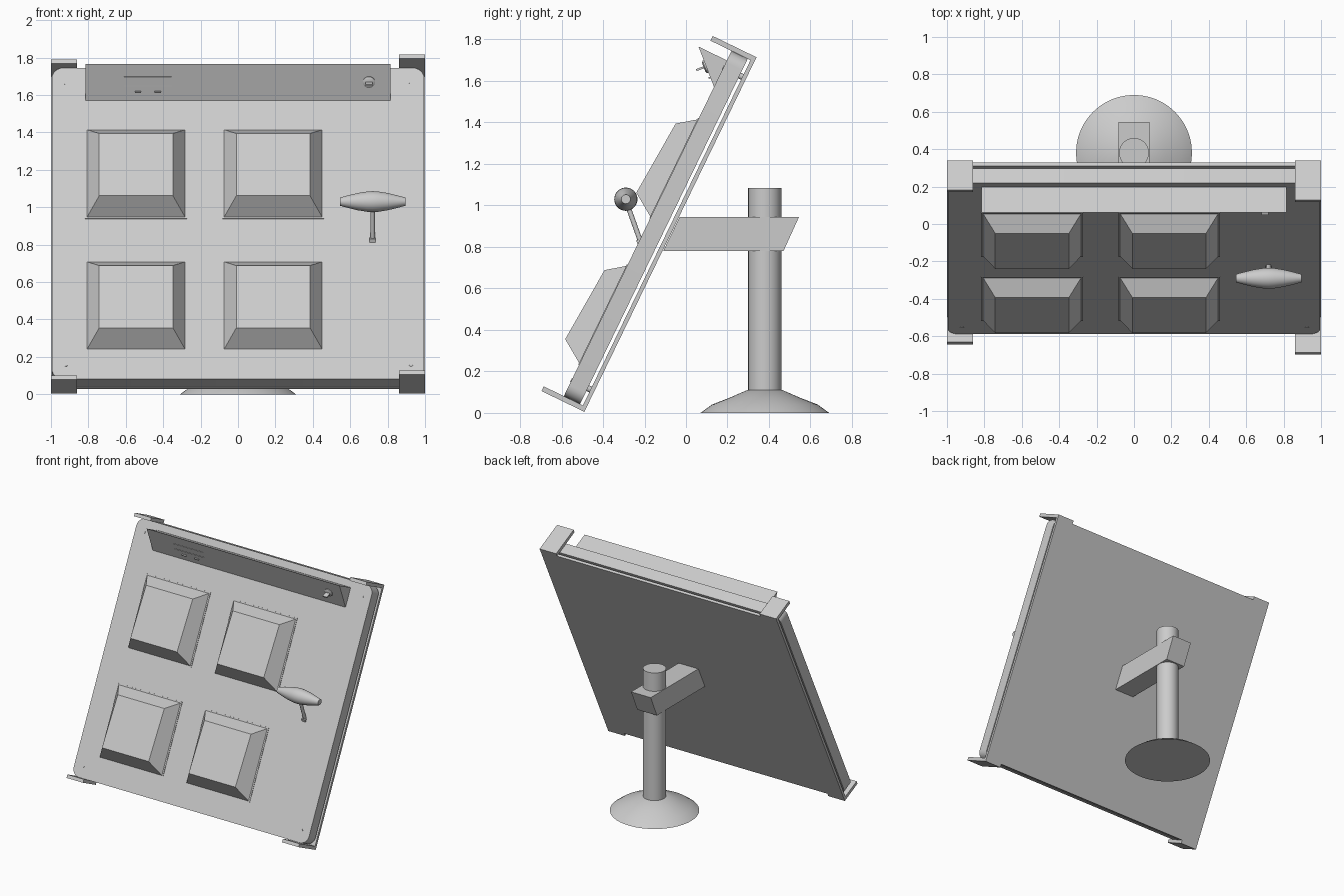
import bpy, bmesh, math
from mathutils import Matrix, Vector

if "Cube" in bpy.data.objects:
    bpy.data.objects.remove(bpy.data.objects["Cube"])

grey = bpy.data.materials.new("light_grey")
grey.diffuse_color = (0.6, 0.6, 0.6, 1)
grey.use_nodes = True
grey.node_tree.nodes["Principled BSDF"].inputs["Base Color"].default_value = grey.diffuse_color

I = Matrix.Identity(4)
# tilted panel frame: x across, y up the slope, z out of the front
TILT = Matrix.Translation((0, -0.49, 0.005)) @ Matrix.Rotation(math.radians(64.1), 4, 'X')
# frame lying on the sloping face of the top control strip
STRIP = TILT @ Matrix.Translation((0, 1.68, 0.122)) @ Matrix.Rotation(math.radians(46.5), 4, 'X')


def finish(name, bm, frame=I, smooth=False):
    bmesh.ops.recalc_face_normals(bm, faces=bm.faces)
    me = bpy.data.meshes.new(name)
    bm.to_mesh(me)
    bm.free()
    me.materials.append(grey)
    ob = bpy.data.objects.new(name, me)
    bpy.context.collection.objects.link(ob)
    ob.matrix_world = frame
    if smooth:
        bpy.ops.object.select_all(action='DESELECT')
        ob.select_set(True)
        bpy.context.view_layer.objects.active = ob
        bpy.ops.object.shade_smooth_by_angle(angle=math.radians(35))
    return ob


def loft(name, a, b, frame=I, smooth=False):
    """Solid between two matching outlines."""
    bm = bmesh.new()
    va = [bm.verts.new(p) for p in a]
    vb = [bm.verts.new(p) for p in b]
    bm.faces.new(va[::-1])
    bm.faces.new(vb)
    n = len(a)
    for i in range(n):
        j = (i + 1) % n
        bm.faces.new((va[i], va[j], vb[j], vb[i]))
    return finish(name, bm, frame, smooth)


def rect(x0, x1, y0, y1, z0, z1=None):
    z1 = z0 if z1 is None else z1
    return [(x0, y0, z0), (x1, y0, z0), (x1, y1, z1), (x0, y1, z1)]


def box(name, x, y, z, frame=I):
    return loft(name, rect(*x, *y, z[0]), rect(*x, *y, z[1]), frame)


def prism_x(name, pts, x0, x1, frame=I):
    return loft(name, [(x0, *p) for p in pts], [(x1, *p) for p in pts], frame)


def lathe(name, profile, frame=I, seg=32):
    """Turn (radius, height) points about z, closed at both ends."""
    bm = bmesh.new()
    rings = [[bm.verts.new((r * math.cos(2 * math.pi * k / seg),
                            r * math.sin(2 * math.pi * k / seg), h)) for k in range(seg)]
             for r, h in profile]
    for a, b in zip(rings, rings[1:]):
        for k in range(seg):
            m = (k + 1) % seg
            bm.faces.new((a[k], a[m], b[m], b[k]))
    bm.faces.new(rings[0][::-1])
    bm.faces.new(rings[-1])
    return finish(name, bm, frame, True)


# back plate and the four corner brackets (right pair is longer)
box("back_plate", (-1, 1), (0.025, 1.875), (0, 0.02), TILT)
for x0, x1, reach, side in ((-1, -0.86, 0.17, "left"), (0.86, 1, 0.23, "right")):
    box("bracket_bottom_" + side, (x0, x1), (0, 0.025), (0, reach), TILT)
    box("bracket_top_" + side, (x0, x1), (1.875, 1.9), (0, reach + 0.005), TILT)

# main panel with rounded corners
outline = []
R = 0.06
for cx, cy, a0 in ((0.935, 1.815, 0), (-0.935, 1.815, 90), (-0.935, 0.085, 180), (0.935, 0.085, 270)):
    for k in range(7):
        a = math.radians(a0 + 15 * k)
        outline.append((cx + R * math.cos(a), cy + R * math.sin(a)))
loft("main_panel", [(x, y, 0.035) for x, y in outline],
     [(x, y, 0.122) for x, y in outline], TILT, True)
for sx in (-0.92, 0.925):
    for v in (0.11, 1.785):
        lathe("panel_screw", [(0.01, 0.12), (0.01, 0.125)],
              TILT @ Matrix.Translation((sx, v, 0)), 12)
        # spacer behind each corner joins panel and plate
        lathe("panel_spacer", [(0.015, 0.015), (0.015, 0.04)],
              TILT @ Matrix.Translation((sx, v, 0)), 12)

# four raised keys, leaning slightly, each on a thin surround
for cx in (-0.545, 0.188):
    for v in (0.197, 0.982):
        box("key_surround", (cx - 0.272, cx + 0.272), (v - 0.005, v + 0.533), (0.118, 0.126), TILT)
        loft("raised_key", rect(cx - 0.266, cx + 0.266, v, v + 0.528, 0.12),
             rect(cx - 0.197, cx + 0.197, v + 0.078, v + 0.46, 0.236, 0.211), TILT)

# wedge-shaped control strip along the top
prism_x("control_strip", [(1.68, 0.12), (1.824, 0.274), (1.824, 0.12)], -0.815, 0.815, TILT)
for s in (0.085, 0.135):
    box("strip_line", (-0.61, -0.355), (s - 0.002, s + 0.002), (-0.002, 0.002), STRIP)
for sx in (-0.535, -0.43):
    box("strip_slot", (sx - 0.017, sx + 0.017), (0.046, 0.054), (-0.002, 0.008), STRIP)
LOCK = STRIP @ Matrix.Translation((0.7, 0.107, 0))
lathe("lock_collar", [(0.032, -0.005), (0.032, 0.006), (0.022, 0.012)], LOCK, 24)
box("lock_key", (-0.018, 0.018), (-0.005, 0.005), (0, 0.05), LOCK)

# lever: spindle grip on a slanted rod
half = [(0.022, 0.175), (0.034, 0.13), (0.046, 0.08), (0.054, 0.03)]
grip = [(r, -h) for r, h in half] + [(0.056, 0)] + half[::-1]
lathe("lever_grip", grip, Matrix.Translation((0.72, -0.29, 1.03)) @ Matrix.Rotation(math.pi / 2, 4, 'Y'))
start, end = Vector((0.72, -0.21, 0.80)), Vector((0.72, -0.285, 1.01))
d = end - start
ROD = Matrix.Translation(start) @ d.to_track_quat('Z', 'Y').to_matrix().to_4x4()
lathe("lever_rod", [(0.012, 0), (0.012, d.length)], ROD, 16)
box("lever_socket", (-0.016, 0.016), (-0.018, 0.018), (-0.01, 0.04), ROD)

# support beam, post and round foot
prism_x("support_beam", [(-0.03, 0.945), (0.545, 0.945), (0.47, 0.78), (-0.11, 0.78)], -0.083, 0.083)
FOOT = Matrix.Translation((0, 0.38, 0))
lathe("post", [(0.08, 0.08), (0.08, 1.085)], FOOT)
lathe("round_foot", [(0.31, 0), (0.255, 0.04), (0.17, 0.073), (0.085, 0.11), (0.07, 0.11)], FOOT, 48)
